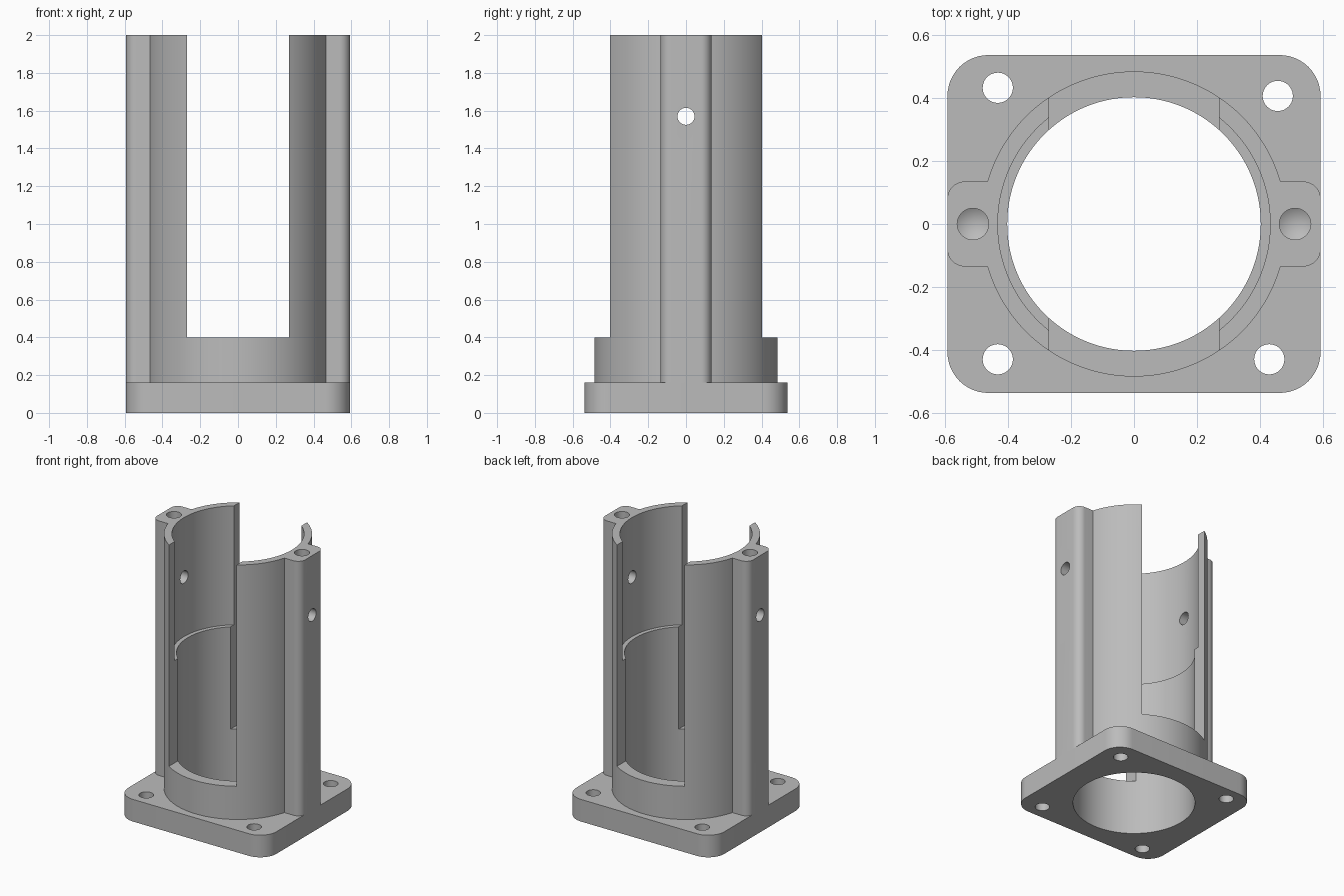
import bpy
import bmesh
import math
from mathutils import Matrix

cube = bpy.data.objects.get("Cube")
if cube:
    bpy.data.objects.remove(cube)

HEIGHT, PLATE_TOP, RING_TOP, STEP = 2.0, 0.16, 0.4, 1.14
BORE, COUNTERBORE, OUTER = 0.403, 0.433, 0.485

grey = bpy.data.materials.new("plain grey")
grey.use_nodes = True
grey.diffuse_color = (0.5, 0.5, 0.5, 1)
grey.node_tree.nodes["Principled BSDF"].inputs["Base Color"].default_value = grey.diffuse_color


def make(name, bm):
    bmesh.ops.recalc_face_normals(bm, faces=bm.faces)
    mesh = bpy.data.meshes.new(name)
    bm.to_mesh(mesh)
    bm.free()
    mesh.materials.append(grey)
    obj = bpy.data.objects.new(name, mesh)
    bpy.context.collection.objects.link(obj)
    return obj


def cylinder(name, x, y, z0, z1, r, sides=128):
    bm = bmesh.new()
    bmesh.ops.create_cone(bm, cap_ends=True, segments=sides, radius1=r, radius2=r, depth=z1 - z0,
                          matrix=Matrix.Translation((x, y, (z0 + z1) / 2)))
    return make(name, bm)


def rounded_block(name, half_x, half_y, z0, z1, r=0.0):
    bm = bmesh.new()
    bmesh.ops.create_cube(bm, matrix=Matrix.Translation((0, 0, (z0 + z1) / 2))
                          @ Matrix.Diagonal((2 * half_x, 2 * half_y, z1 - z0, 1)))
    if r:
        upright = [e for e in bm.edges if abs(e.verts[0].co.z - e.verts[1].co.z) > 0.01]
        bmesh.ops.bevel(bm, geom=upright, offset=r, segments=12, profile=0.5, affect='EDGES')
    return make(name, bm)


def drill(name, x, z_bottom, r=0.05, tip=0.03, sides=32):
    """Blind hole cutter with a conical bottom, open at the top."""
    bm = bmesh.new()
    rings = [[bm.verts.new((x + r * math.cos(a), r * math.sin(a), z)) for a in
              (math.tau * i / sides for i in range(sides))] for z in (z_bottom, HEIGHT + 0.1)]
    point = bm.verts.new((x, 0, z_bottom - tip))
    for i in range(sides):
        j = (i + 1) % sides
        bm.faces.new((rings[0][i], rings[0][j], rings[1][j], rings[1][i]))
        bm.faces.new((point, rings[0][j], rings[0][i]))
    bm.faces.new(rings[1])
    return make(name, bm)


def combine(target, tool, operation='DIFFERENCE'):
    mod = target.modifiers.new("combine", 'BOOLEAN')
    mod.operation, mod.solver, mod.object = operation, 'EXACT', tool
    bpy.context.view_layer.objects.active = target
    bpy.ops.object.modifier_apply(modifier=mod.name)
    bpy.data.objects.remove(tool)


# Square mounting plate with its bore and bolt holes
plate = rounded_block("base_plate", 0.593, 0.537, 0, PLATE_TOP, 0.13)
combine(plate, cylinder("bore", 0, 0, -0.1, 0.3, BORE))
for x, y in ((-0.433, 0.433), (0.457, 0.407), (-0.433, -0.43), (0.43, -0.43)):
    combine(plate, cylinder("bolt_hole", x, y, -0.1, 0.3, 0.048, 40))

# Tube with two side ribs
sleeve = cylinder("slotted_sleeve", 0, 0, PLATE_TOP, HEIGHT, OUTER)
combine(sleeve, rounded_block("ribs", 0.593, 0.135, PLATE_TOP, HEIGHT, 0.055), 'UNION')

# Stepped bore and the front and back slots
combine(sleeve, cylinder("bore", 0, 0, 0, HEIGHT + 0.1, BORE))
combine(sleeve, cylinder("counterbore", 0, 0, STEP, HEIGHT + 0.1, COUNTERBORE))
combine(sleeve, rounded_block("slot", 0.27, 0.7, RING_TOP, HEIGHT + 0.1))

# Screw holes down the ribs and the cross hole through both
for side in (-1, 1):
    combine(sleeve, drill("screw_hole", side * 0.512, 1.7))
cross = cylinder("cross_hole", 0, 0, -0.8, 0.8, 0.045, 32)
cross.data.transform(Matrix.Translation((0, 0, 1.57)) @ Matrix.Rotation(math.pi / 2, 4, 'Y'))
combine(sleeve, cross)

# Smooth curved walls, keep edges sharp
for obj in (plate, sleeve):
    bpy.ops.object.select_all(action='DESELECT')
    obj.select_set(True)
    bpy.context.view_layer.objects.active = obj
    bpy.ops.object.shade_smooth_by_angle(angle=math.radians(25))
